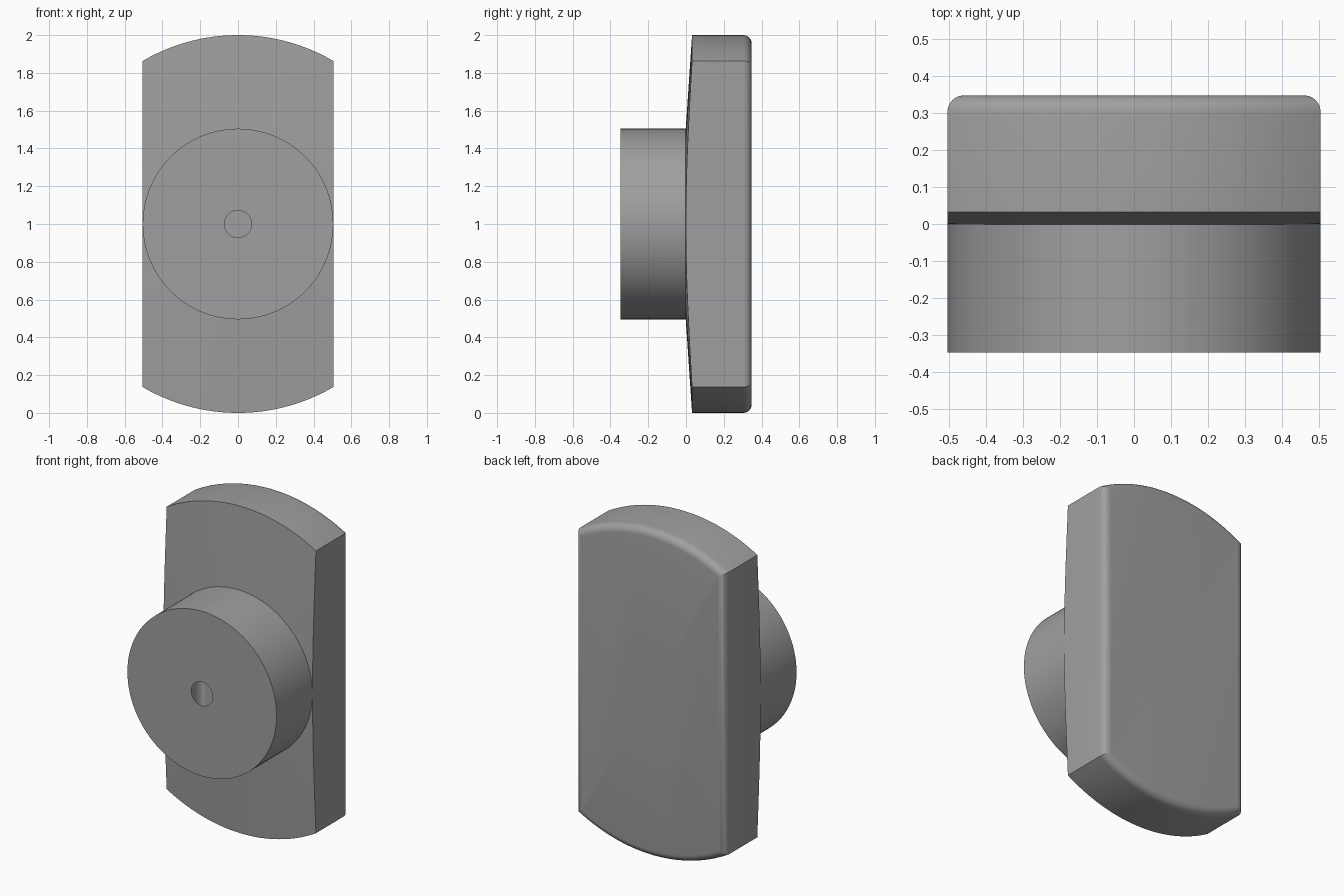
import bpy, bmesh, math

if "Cube" in bpy.data.objects:
    bpy.data.objects.remove(bpy.data.objects["Cube"])

HALF_W, R, BACK = 0.505, 1.0, 0.348
SEG = 128

grey = bpy.data.materials.new("grey")
grey.diffuse_color = (0.35, 0.35, 0.35, 1)
grey.use_nodes = True
grey.node_tree.nodes["Principled BSDF"].inputs["Base Color"].default_value = grey.diffuse_color


def finish(name, bm):
    bmesh.ops.recalc_face_normals(bm, faces=bm.faces)
    mesh = bpy.data.meshes.new(name)
    bm.to_mesh(mesh)
    bm.free()
    ob = bpy.data.objects.new(name, mesh)
    bpy.context.collection.objects.link(ob)
    ob.location.z = 1
    mesh.materials.append(grey)
    return ob


def lathe(name, profile, seg=SEG):
    """Solid of (radius, y) rings around the y axis, capped at both ends."""
    bm = bmesh.new()
    rings = [[bm.verts.new((r * math.cos(2 * math.pi * i / seg), y,
                            r * math.sin(2 * math.pi * i / seg)))
              for i in range(seg)] for r, y in profile]
    for a, b in zip(rings, rings[1:]):
        for i in range(seg):
            j = (i + 1) % seg
            bm.faces.new((a[i], a[j], b[j], b[i]))
    bm.faces.new(rings[0])
    bm.faces.new(rings[-1])
    return finish(name, bm)


def apply_boolean(ob, cutter, operation):
    mod = ob.modifiers.new(operation, 'BOOLEAN')
    mod.object, mod.operation, mod.solver = cutter, operation, 'EXACT'
    bpy.context.view_layer.objects.active = ob
    bpy.ops.object.modifier_apply(modifier=mod.name)
    bpy.data.objects.remove(cutter)


# Plate: disc clipped to two straight sides, rounded rim on the back
a0 = math.acos(HALF_W / R)
arc = [a0 + (math.pi - 2 * a0) * i / 40 for i in range(41)]
outline = [(R * math.cos(a), R * math.sin(a)) for a in arc]
outline += [(-x, -z) for x, z in outline]
bm = bmesh.new()
back = bm.faces.new([bm.verts.new((x, BACK, z)) for x, z in outline])
rim = list(back.edges)
front = bmesh.ops.extrude_face_region(bm, geom=[back], use_keep_orig=True)
bmesh.ops.translate(bm, vec=(0, -0.6, 0),
                    verts=[v for v in front['geom'] if isinstance(v, bmesh.types.BMVert)])
bmesh.ops.recalc_face_normals(bm, faces=bm.faces)
bmesh.ops.bevel(bm, geom=rim, offset=0.045, segments=6, profile=0.5, affect='EDGES')
body = finish("knob_body", bm)

# Shallow conical front face
apply_boolean(body, lathe("cone_front", [(0.45, -0.005), (1.0, 0.032), (1.2, 0.0455), (1.2, 0.6)]), 'INTERSECT')

# Round boss on the front
apply_boolean(body, lathe("boss", [(0.5045, -BACK), (0.5045, 0.1)]), 'UNION')

# Through hole with counterbore from the back
apply_boolean(body, lathe("bore", [(0.072, -0.6), (0.072, 0.17), (0.215, 0.17), (0.215, 0.6)], 64), 'DIFFERENCE')

body.select_set(True)
bpy.context.view_layer.objects.active = body
bpy.ops.object.shade_smooth_by_angle(angle=math.radians(30))
